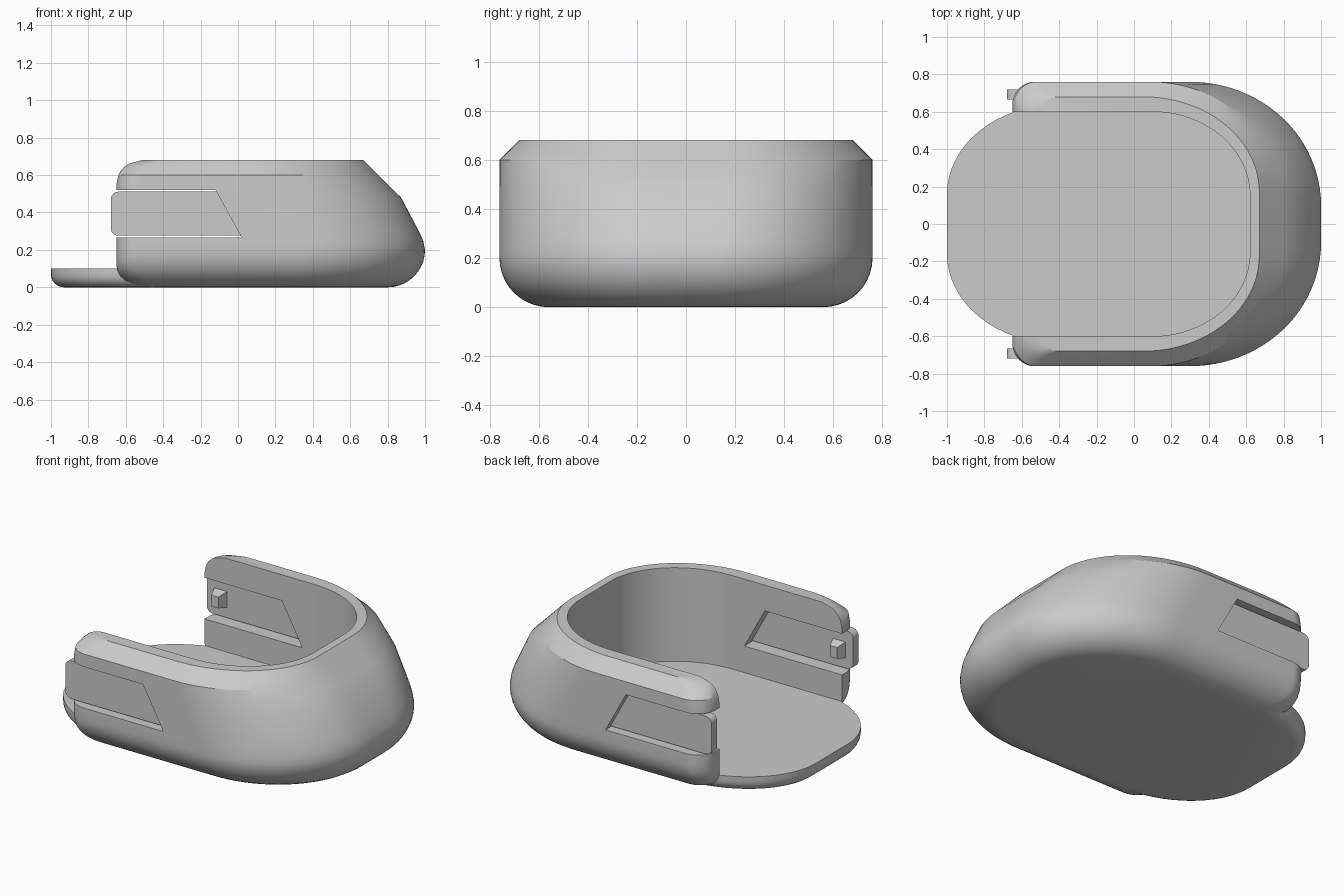
import bpy, bmesh
from math import sin, cos, pi, radians

default = bpy.data.objects.get("Cube")
if default:
    bpy.data.objects.remove(default, do_unlink=True)

grey = bpy.data.materials.new("plain_grey")
grey.use_nodes = True
COLOUR = (0.6, 0.6, 0.6, 1)
grey.diffuse_color = COLOUR
grey.node_tree.nodes["Principled BSDF"].inputs["Base Color"].default_value = COLOUR


def corner(cx, cy, rx, ry, start, steps):
    """Quarter ellipse, counter-clockwise from the start angle."""
    angles = [radians(start + 90 * i / steps) for i in range(steps + 1)]
    return [(cx + rx * cos(a), cy + ry * sin(a)) for a in angles]


def outline(half, left, right, bend, flat, lx=0.12, ly=0.12):
    """Closed plan shape: wide curves on the right, lx by ly corners on the left."""
    rx, ry = right - bend, half - flat
    return (corner(bend, flat, rx, ry, 0, 24)
            + corner(left + lx, half - ly, lx, ly, 90, 16)
            + corner(left + lx, ly - half, lx, ly, 180, 16)
            + corner(bend, -flat, rx, ry, 270, 24))


def loft(name, rings):
    """Skin a stack of equal rings and cap both ends."""
    bm = bmesh.new()
    loops = [[bm.verts.new(p) for p in ring] for ring in rings]
    n = len(loops[0])
    for a, b in zip(loops, loops[1:]):
        for i in range(n):
            j = (i + 1) % n
            bm.faces.new((a[i], a[j], b[j], b[i]))
    bm.faces.new(loops[0][::-1])
    bm.faces.new(loops[-1])
    bmesh.ops.remove_doubles(bm, verts=bm.verts, dist=0.0001)
    bmesh.ops.recalc_face_normals(bm, faces=bm.faces)
    mesh = bpy.data.meshes.new(name)
    bm.to_mesh(mesh)
    bm.free()
    mesh.materials.append(grey)
    obj = bpy.data.objects.new(name, mesh)
    bpy.context.collection.objects.link(obj)
    return obj


def level(points, z):
    return [(x, y, z) for x, y in points]


def side_prism(name, profile, y0, y1):
    """Extrude an x-z profile along y."""
    return loft(name, [[(x, y, z) for x, z in profile] for y in (y0, y1)])


def activate(obj):
    bpy.ops.object.select_all(action="DESELECT")
    obj.select_set(True)
    bpy.context.view_layer.objects.active = obj


def combine(obj, tool, operation):
    mod = obj.modifiers.new(operation, "BOOLEAN")
    mod.operation, mod.solver, mod.object = operation, "EXACT", tool
    activate(obj)
    bpy.ops.object.modifier_apply(modifier=mod.name)
    bpy.data.objects.remove(tool, do_unlink=True)


def smooth(obj):
    activate(obj)
    bpy.ops.object.shade_smooth_by_angle(angle=radians(22))


def end_x(z):
    """Rounded lower and upper corners of the open wall ends."""
    r = 0.13
    d = max(r - z, z - 0.68 + r, 0)
    return -0.65 + r - (r * r - d * d) ** 0.5


# Outer body: rounded underside, leaning nose, chamfered rim
rings = []
for i in range(11):
    a = pi / 2 * i / 10
    z = 0.2 * (1 - cos(a))
    rings.append(level(outline(0.56 + 0.2 * sin(a), end_x(z), 0.8 + 0.2 * sin(a), 0.3, 0.1), z))
nose = [(0.25, 0.99, 0.76), (0.3, 0.967, 0.76), (0.48, 0.872, 0.76), (0.55, 0.8, 0.76),
        (0.6, 0.75, 0.76), (0.63, 0.72, 0.73), (0.66, 0.69, 0.70), (0.68, 0.67, 0.68)]
for z, right, half in nose:
    t = (z - 0.2) / 0.48
    rings.append(level(outline(half, end_x(z), right, 0.3 - 0.25 * t, 0.1 + 0.07 * t), z))
body = loft("shell_body", rings)

# Hollow interior, open at the left end
cavity = outline(0.6, -1.3, 0.62, 0.1, 0.15)
combine(body, loft("cavity_cutter", [level(cavity, z) for z in (0.1, 1)]), "DIFFERENCE")

# Floor tongue with a rounded lower edge
rings = []
for i in range(7):
    a = pi / 2 * i / 6
    d = 0.07 * (1 - sin(a))
    plan = outline(0.64 - d, -1 + d, 0.3, 0.1, 0.15, 0.6 - d, 0.48 - d)
    rings.append(level(plan, 0.07 * (1 - cos(a))))
rings.append(level(plan, 0.1))
combine(body, loft("floor_tongue", rings), "UNION")

# Slots through both side walls
slot = [(-0.9, 0.265), (0.02, 0.265), (-0.12, 0.52), (-0.9, 0.52)]
for s in (-1, 1):
    combine(body, side_prism("slot_cutter", slot, s * 0.55, s * 0.9), "DIFFERENCE")
smooth(body)

# Spring clips inside the slots, each with a tapered catch
r = 0.04
clip = ([(0.025, 0.276), (-0.109, 0.511)]
        + corner(-0.68 + r, 0.511 - r, r, r, 90, 6)
        + corner(-0.68 + r, 0.276 + r, r, r, 180, 6))
for s, side in ((-1, "front"), (1, "back")):
    smooth(side_prism(side + "_clip", clip, s * 0.665, s * 0.72))
    base = [(-0.63, 0.34), (-0.54, 0.34), (-0.54, 0.44), (-0.63, 0.44)]
    tip = [(-0.61, 0.35), (-0.56, 0.35), (-0.56, 0.42), (-0.61, 0.42)]
    loft(side + "_catch", [[(x, s * 0.67, z) for x, z in base],
                           [(x, s * 0.61, z) for x, z in tip]])
